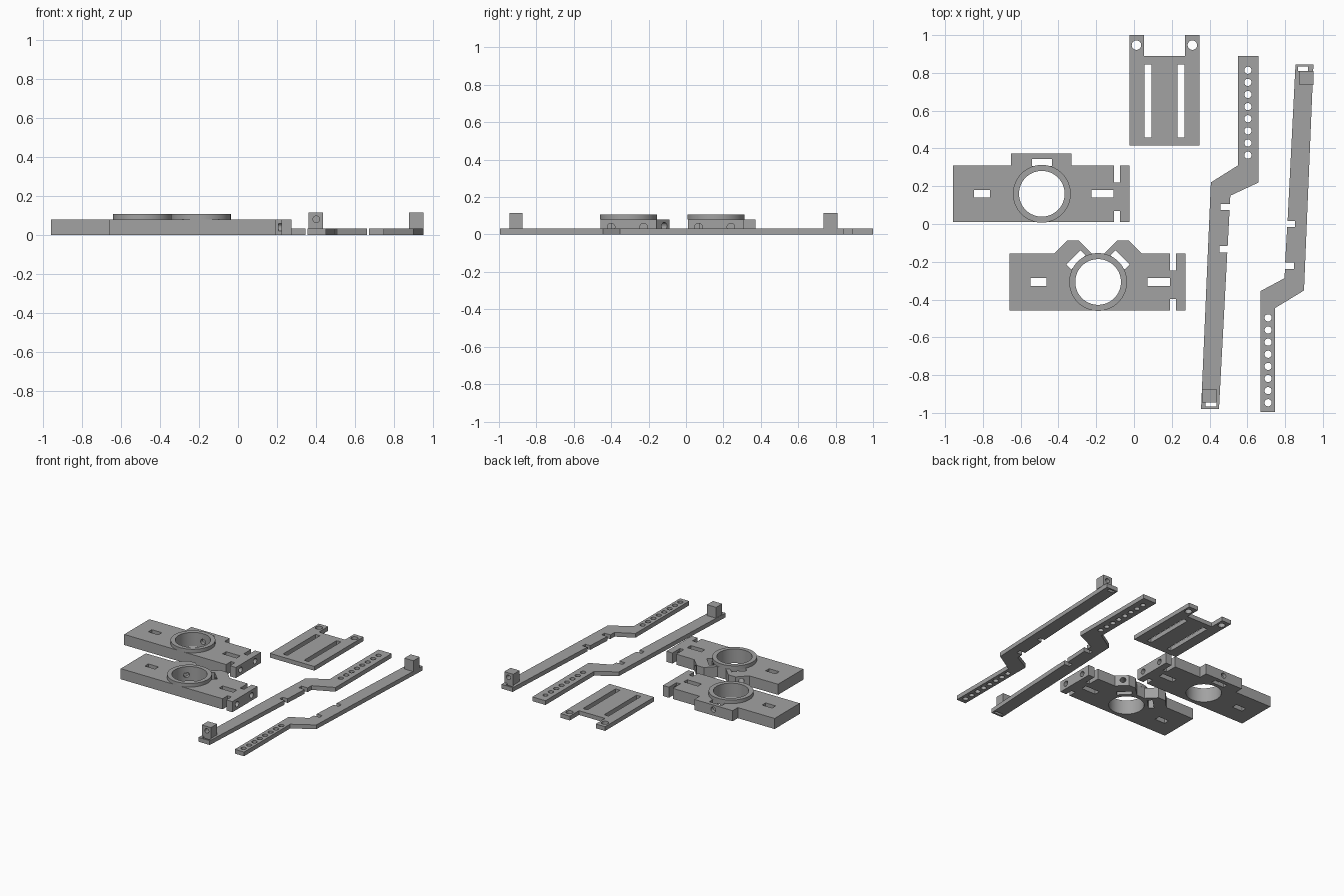
import bpy, bmesh, math
from mathutils import Vector, Matrix

if "Cube" in bpy.data.objects:
    bpy.data.objects.remove(bpy.data.objects["Cube"])

grey = bpy.data.materials.new("plain grey")
grey.diffuse_color = (0.36, 0.36, 0.36, 1)
grey.use_nodes = True
grey.node_tree.nodes["Principled BSDF"].inputs["Base Color"].default_value = grey.diffuse_color


def circle(x, y, r, n=40):
    return [(x + r * math.cos(2 * math.pi * i / n), y + r * math.sin(2 * math.pi * i / n)) for i in range(n)]


def rect(x0, x1, y0, y1):
    return [(x0, y0), (x1, y0), (x1, y1), (x0, y1)]


def finish(ob):
    ob.data.materials.clear()
    ob.data.materials.append(grey)
    bpy.ops.object.select_all(action='DESELECT')
    ob.select_set(True)
    bpy.context.view_layer.objects.active = ob
    bpy.ops.object.shade_smooth_by_angle(angle=math.radians(30))
    return ob


def plate(name, loops, z0, z1):
    """Extrude an outline (first loop) with holes (other loops) from z0 to z1."""
    cu = bpy.data.curves.new(name, 'CURVE')
    cu.dimensions, cu.fill_mode = '2D', 'BOTH'
    cu.extrude = (z1 - z0) / 2
    for pts in loops:
        sp = cu.splines.new('POLY')
        sp.points.add(len(pts) - 1)
        for p, (x, y) in zip(sp.points, pts):
            p.co = (x, y, 0, 1)
        sp.use_cyclic_u = True
    tmp = bpy.data.objects.new(name + "_curve", cu)
    bpy.context.collection.objects.link(tmp)
    me = bpy.data.meshes.new_from_object(tmp.evaluated_get(bpy.context.evaluated_depsgraph_get()))
    bpy.data.objects.remove(tmp)
    bm = bmesh.new()
    bm.from_mesh(me)
    bmesh.ops.translate(bm, verts=bm.verts, vec=(0, 0, (z0 + z1) / 2))
    bmesh.ops.remove_doubles(bm, verts=bm.verts, dist=1e-5)
    bmesh.ops.recalc_face_normals(bm, faces=bm.faces)
    bm.to_mesh(me)
    bm.free()
    ob = bpy.data.objects.new(name, me)
    bpy.context.collection.objects.link(ob)
    return finish(ob)


def drill(ob, bores):
    """Cut round bores given as (start, end, radius)."""
    bm = bmesh.new()
    for a, b, r in bores:
        a, b = Vector(a), Vector(b)
        d = b - a
        m = Matrix.Translation((a + b) / 2) @ d.to_track_quat('Z', 'Y').to_matrix().to_4x4()
        bmesh.ops.create_cone(bm, cap_ends=True, segments=24, radius1=r, radius2=r, depth=d.length, matrix=m)
    me = bpy.data.meshes.new("bores")
    bm.to_mesh(me)
    bm.free()
    cutter = bpy.data.objects.new("bores", me)
    bpy.context.collection.objects.link(cutter)
    cutter.hide_render = True
    mod = ob.modifiers.new("bores", 'BOOLEAN')
    mod.operation, mod.solver, mod.object = 'DIFFERENCE', 'EXACT', cutter
    bpy.context.view_layer.objects.active = ob
    bpy.ops.object.modifier_move_to_index(modifier=mod.name, index=0)
    bpy.ops.object.modifier_apply(modifier=mod.name)
    bpy.data.objects.remove(cutter)
    finish(ob)


def bracket(name, cx, cy, tabs, angles):
    """Clamp bracket around ring centre; tabs is the top edge profile, right to left."""
    T, B = 0.15, -0.15
    g0, g1, end = 0.381, 0.413, 0.463
    outline = [(-0.469, B), (g0, B), (g0, -0.09), (g1, -0.09), (g1, B), (end, B), (end, T),
               (g1, T), (g1, 0.06), (g0, 0.06), (g0, T)] + tabs + [(-0.469, T)]
    loops = [outline, rect(-0.358, -0.274, -0.021, 0.021), rect(0.262, g0 - 0.001, -0.021, 0.021),
             circle(0, 0, 0.121, 64)]
    bores = [((g1 - 0.015, y, 0.04), (end + 0.05, y, 0.04), 0.02) for y in (-0.093, 0.08)]
    for a in angles:  # nut pocket and radial screw hole
        u, v = Vector((math.cos(a), math.sin(a))), Vector((-math.sin(a), math.cos(a)))
        loops.append([tuple(u * d + v * s) for d, s in
                      ((0.147, -0.053), (0.184, -0.053), (0.184, 0.053), (0.147, 0.053))])
        bores.append(((*(u * 0.05), 0.045), (*(u * 0.32), 0.045), 0.02))
    body = plate(name + "_body", loops, 0, 0.08)
    drill(body, bores)
    ring = plate(name + "_ring", [circle(0, 0, 0.153, 64), circle(0, 0, 0.121, 64)], 0.08, 0.107)
    for ob in (body, ring):
        ob.location = (cx, cy, 0)


# Clamp brackets: one with a single square tab, one with two angled tabs
bracket("single_screw_bracket", -0.488, 0.16,
        [(0.158, 0.15), (0.158, 0.212), (-0.162, 0.212), (-0.162, 0.15)], [math.pi / 2])
right = [(0.23, 0.152), (0.162, 0.22), (0.102, 0.22), (0.034, 0.152)]
bracket("twin_screw_bracket", -0.19, -0.307, right + [(-x, y) for x, y in reversed(right)],
        [math.pi / 4, 3 * math.pi / 4])

# Slotted plate with two eared corners
plate("slotted_plate",
      [[(-0.025, 0.415), (0.347, 0.415), (0.347, 1), (0.27, 1), (0.27, 0.89), (0.053, 0.89), (0.053, 1), (-0.025, 1)],
       rect(0.055, 0.092, 0.458, 0.845), rect(0.231, 0.268, 0.458, 0.845),
       circle(0.013, 0.947, 0.025), circle(0.309, 0.947, 0.025)], 0, 0.032)


def arm(name, outline, hole_x, hole_y, slot, block, face_y, inward):
    """Cranked arm with a row of holes, and an upright block with a blind hole."""
    holes = [circle(hole_x, hole_y - 0.0642 * i, 0.019, 32) for i in range(8)]
    plate(name, [outline, rect(*slot)] + holes, 0, 0.032)
    b = plate(name + "_block", [rect(*block)], 0.0315, 0.114)
    x = (block[0] + block[1]) / 2 + 0.003
    drill(b, [((x, face_y - inward * 0.03, 0.08), (x, face_y + inward * 0.05, 0.08), 0.017)])


# Cranked arms, notched along one edge
arm("long_arm",
    [(0.355, -0.98), (0.45, -0.98), (0.494, -0.15), (0.453, -0.15), (0.453, -0.117), (0.496, -0.117),
     (0.506, 0.073), (0.457, 0.073), (0.457, 0.105), (0.508, 0.105), (0.51, 0.15), (0.66, 0.22),
     (0.66, 0.89), (0.55, 0.89), (0.55, 0.31), (0.407, 0.22)],
    0.603, 0.814, (0.378, 0.438, -0.966, -0.945), (0.36, 0.436, -0.945, -0.873), -0.945, 1)
arm("short_arm",
    [(0.95, 0.845), (0.855, 0.845), (0.813, 0.016), (0.852, 0.016), (0.852, -0.016), (0.811, -0.016),
     (0.8, -0.205), (0.847, -0.205), (0.847, -0.238), (0.799, -0.238), (0.797, -0.287), (0.67, -0.355),
     (0.67, -0.995), (0.747, -0.995), (0.747, -0.445), (0.9, -0.352)],
    0.71, -0.497, (0.868, 0.921, 0.81, 0.833), (0.875, 0.95, 0.735, 0.81), 0.81, -1)
